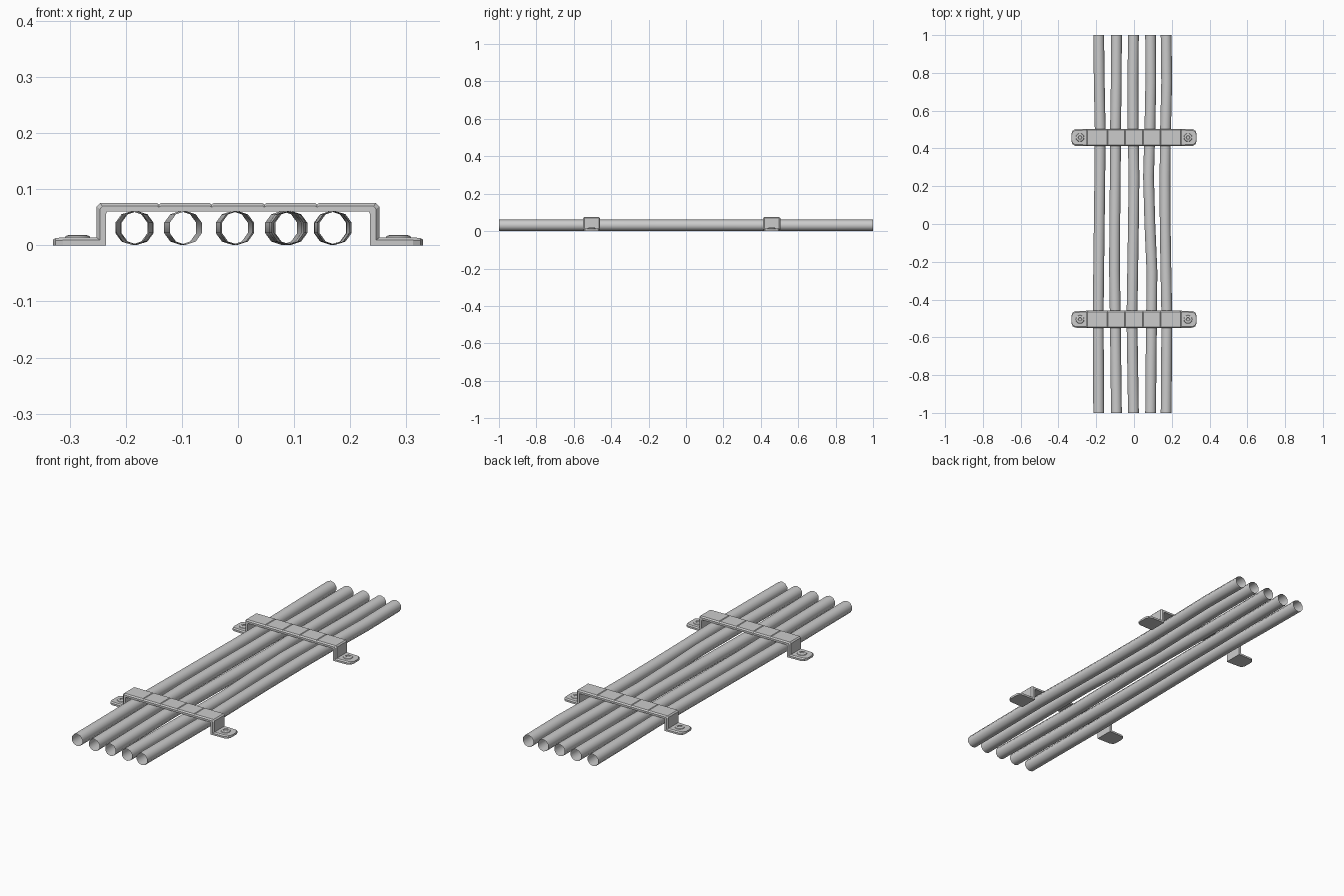
import bpy, bmesh
from math import sin, cos, pi, radians

if "Cube" in bpy.data.objects:
    bpy.data.objects.remove(bpy.data.objects["Cube"])


def loft(name, rings, closed=True, caps=False, angle=40, location=(0, 0, 0)):
    """Skin a list of equal-length vertex rings into one object."""
    bm = bmesh.new()
    loops = [[bm.verts.new(p) for p in ring] for ring in rings]
    for a, b in zip(loops, loops[1:]):
        n = len(a)
        for i in range(n if closed else n - 1):
            j = (i + 1) % n
            bm.faces.new((a[i], a[j], b[j], b[i]))
    if caps:
        bm.faces.new(loops[0])
        bm.faces.new(loops[-1])
    bmesh.ops.recalc_face_normals(bm, faces=bm.faces)
    mesh = bpy.data.meshes.new(name)
    bm.to_mesh(mesh)
    bm.free()
    ob = bpy.data.objects.new(name, mesh)
    ob.location = location
    bpy.context.collection.objects.link(ob)
    bpy.ops.object.select_all(action='DESELECT')
    ob.select_set(True)
    bpy.context.view_layer.objects.active = ob
    bpy.ops.object.shade_smooth_by_angle(angle=radians(angle))
    return ob


# Cables: open ten-sided tubes that wander slightly sideways
R, SIDES = 0.03, 10
STATIONS = [-1, -0.75, -0.5, -0.25, 0, 0.25, 0.5, 0.75, 1]
CABLES = [
    (-0.187, [0, -.001, -.003, 0, .003, .006, .008, .003, 0]),
    (-0.093, [0, -.003, -.006, -.010, -.009, -.006, -.005, -.001, 0]),
    (-0.003, [0, -.004, -.008, -.004, 0, .003, -.002, -.003, 0]),
    (0.088, [0, .002, .005, .007, -.004, -.011, -.004, .001, 0]),
    (0.170, [0, .002, .004, -.001, -.005, -.006, -.003, .003, 0]),
]
for n, (x0, drift) in enumerate(CABLES):
    rings = []
    for y, d in zip(STATIONS, drift):
        rings.append([(x0 + d + R * sin(2 * pi * k / SIDES), y,
                       R + 0.001 + R * cos(2 * pi * k / SIDES)) for k in range(SIDES)])
    loft(f"cable_{n + 1}", rings, angle=50)

# Clamp profile, right half: outer x, outer z, inner x, inner z, half width
half = [
    (0.330, 0.010, 0.330, 0.000, 0.022),
    (0.325, 0.013, 0.325, 0.000, 0.036),
    (0.312, 0.014, 0.312, 0.000, 0.044),
    (0.252, 0.014, 0.235, 0.000, 0.046),
    (0.252, 0.069, 0.235, 0.056, 0.046),
    (0.246, 0.075, 0.233, 0.060, 0.046),
]
# Shallow grooves dividing the top of the strap
for g in (0.141, 0.047):
    for dx, z in ((0.003, 0.075), (0, 0.0725), (-0.003, 0.075)):
        half.append((g + dx, z, g + dx, 0.060, 0.046))
sections = half + [(-a, b, -c, d, h) for a, b, c, d, h in reversed(half)]


def clamp_ring(px, pz, qx, qz, h, bevel=0.007):
    sx, sz = px + (qx - px) * 0.35, pz + (qz - pz) * 0.35
    return [(qx, -h, qz), (sx, -h, sz), (px, -h + bevel, pz),
            (px, h - bevel, pz), (sx, h, sz), (qx, h, qz)]


# Screw head: revolved profile with a recessed centre
SCREW = [(0.024, 0.012), (0.021, 0.0165), (0.017, 0.018),
         (0.010, 0.018), (0.008, 0.0155)]

for tag, yc in (("front", -0.505), ("back", 0.458)):
    loft(f"{tag}_clamp", [clamp_ring(*s) for s in sections], caps=True,
         angle=25, location=(0, yc, 0))
    for side, xc in (("left", -0.286), ("right", 0.286)):
        rings = [[(r * cos(2 * pi * k / 12), r * sin(2 * pi * k / 12), z)
                  for k in range(12)] for r, z in SCREW]
        loft(f"{tag}_{side}_screw", rings, caps=True, angle=32, location=(xc, yc, 0))
